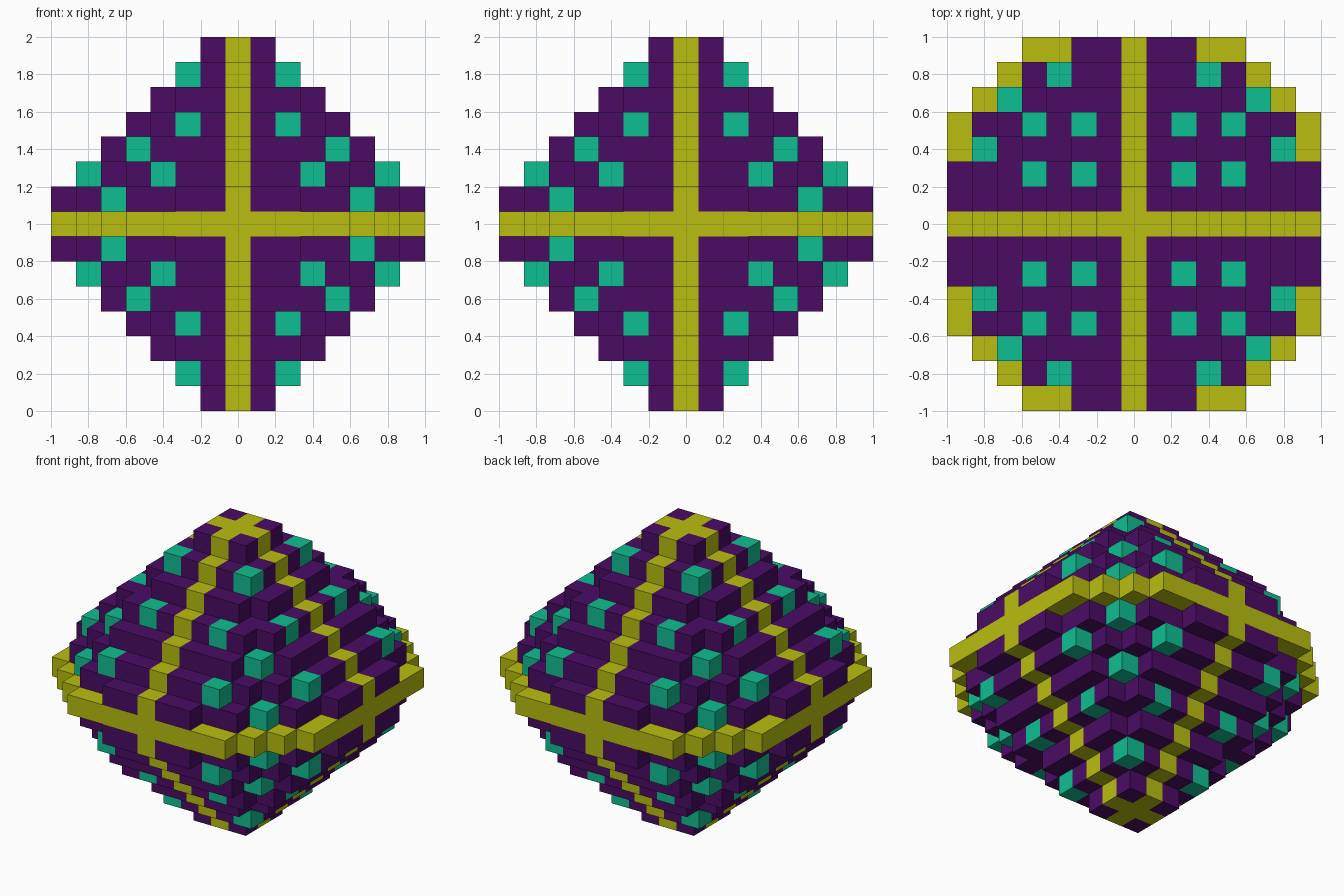
import bpy
import bmesh
from mathutils import Vector

cube = bpy.data.objects.get("Cube")
if cube:
    bpy.data.objects.remove(cube, do_unlink=True)

CELL = 2 / 15


def material(name, rgb):
    m = bpy.data.materials.new(name)
    m.diffuse_color = (*rgb, 1)
    m.use_nodes = True
    m.node_tree.nodes["Principled BSDF"].inputs["Base Color"].default_value = (*rgb, 1)
    return m


# Each tier, from the middle up: quarter outline as the reach in x for y = 0, 1, 2 ...
TIERS = [
    [7, 7, 7, 7, 7, 6, 5, 4],
    [7, 7, 7, 6, 6, 5, 4, 2],
    [6, 6, 6, 6, 5, 4, 3],
    [5, 5, 5, 5, 4, 3],
    [4, 4, 4, 4, 3],
    [3, 3, 3, 2],
    [2, 2, 2],
    [1, 1],
]
# Stud positions in one octant
STUDS = {(2, 2, 6), (2, 4, 4), (4, 2, 4), (4, 4, 3), (3, 6, 2), (6, 3, 2), (5, 5, 1)}


def solid(c):
    x, y, z = map(abs, c)
    return z < len(TIERS) and y < len(TIERS[z]) and x <= TIERS[z][y]


def part_of(c):
    if 0 in c:
        return "crossing_bands"
    return "corner_studs" if tuple(map(abs, c)) in STUDS else "stepped_body"


span = range(-7, 8)
cells = [(x, y, z) for x in span for y in span for z in span if solid((x, y, z))]
DIRECTIONS = [Vector(s * (i == a) for i in range(3)) for a in range(3) for s in (1, -1)]


def build(name, mat):
    """Join the exposed block faces belonging to one part."""
    bm = bmesh.new()
    for c in cells:
        if part_of(c) != name:
            continue
        centre = Vector(c)
        for d in DIRECTIONS:
            if solid([int(v) for v in centre + d]):
                continue
            u = Vector((d.y, d.z, d.x))
            w = d.cross(u)
            corners = [centre + (d + a * u + b * w) / 2
                       for a, b in ((-1, -1), (1, -1), (1, 1), (-1, 1))]
            bm.faces.new([bm.verts.new(p * CELL + Vector((0, 0, 1))) for p in corners])
    bmesh.ops.remove_doubles(bm, verts=bm.verts, dist=0.001)
    mesh = bpy.data.meshes.new(name)
    bm.to_mesh(mesh)
    bm.free()
    mesh.materials.append(mat)
    bpy.context.collection.objects.link(bpy.data.objects.new(name, mesh))


# Purple steps, yellow bands around the three middle planes, green studs
build("stepped_body", material("deep purple", (0.069, 0.0037, 0.127)))
build("crossing_bands", material("mustard yellow", (0.485, 0.515, 0.0044)))
build("corner_studs", material("sea green", (0.0048, 0.521, 0.287)))
